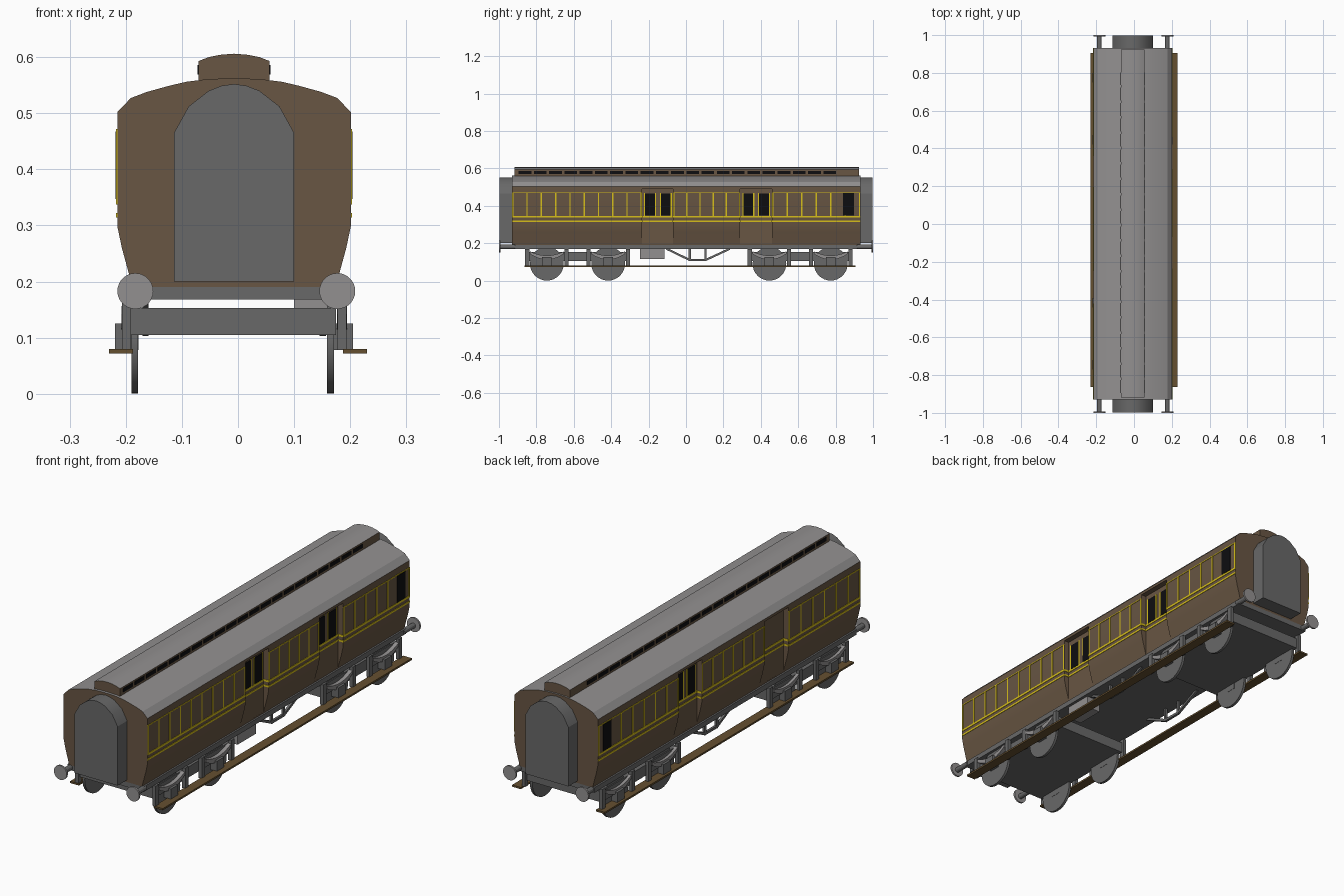
import bpy, bmesh, math

if "Cube" in bpy.data.objects:
    bpy.data.objects.remove(bpy.data.objects["Cube"])

CX = -0.007                      # centre line of the coach body
HALF = 0.208                     # half width of the body


def material(name, rgb):
    m = bpy.data.materials.new(name)
    m.diffuse_color = (*rgb, 1)
    m.use_nodes = True
    m.node_tree.nodes["Principled BSDF"].inputs["Base Color"].default_value = m.diffuse_color
    return m


BROWN = material("body brown", (0.138, 0.092, 0.056))
ROOF = material("roof grey", (0.29, 0.28, 0.28))
DARK = material("dark grey", (0.14, 0.14, 0.14))
YELLOW = material("yellow lining", (0.68, 0.52, 0.01))
BLACK = material("window black", (0.004, 0.004, 0.005))
BOARD = material("footboard brown", (0.13, 0.08, 0.03))


def finish(name, bm, *mats):
    bmesh.ops.recalc_face_normals(bm, faces=bm.faces)
    me = bpy.data.meshes.new(name)
    bm.to_mesh(me)
    bm.free()
    for m in mats:
        me.materials.append(m)
    ob = bpy.data.objects.new(name, me)
    bpy.context.collection.objects.link(ob)
    return ob


def add_box(bm, x0, x1, y0, y1, z0, z1):
    vs = bmesh.ops.create_cube(bm, size=1)["verts"]
    for v in vs:
        v.co = (x1 if v.co.x > 0 else x0, y1 if v.co.y > 0 else y0, z1 if v.co.z > 0 else z0)


def boxes(name, mat, items):
    bm = bmesh.new()
    for b in items:
        add_box(bm, *b)
    return finish(name, bm, mat)


def extrude(name, pts, axis, a, b, *mats):
    """Extrude a closed profile along x (points y,z) or y (points x,z)."""
    bm = bmesh.new()
    co = (lambda p, t: (t, p[0], p[1])) if axis == "x" else (lambda p, t: (p[0], t, p[1]))
    r0 = [bm.verts.new(co(p, a)) for p in pts]
    r1 = [bm.verts.new(co(p, b)) for p in pts]
    n = len(pts)
    for i in range(n):
        bm.faces.new((r0[i], r0[(i + 1) % n], r1[(i + 1) % n], r1[i]))
    bm.faces.new(r0)
    bm.faces.new(r1)
    return finish(name, bm, *mats)


def cylinder(name, axis, c, r, length, mat, sides=28):
    pts = [(math.cos(2 * math.pi * i / sides) * r, math.sin(2 * math.pi * i / sides) * r) for i in range(sides)]
    u, t = (c[1], c[0]) if axis == "x" else (c[0], c[1])
    return extrude(name, [(u + p, c[2] + q) for p, q in pts], axis, t - length / 2, t + length / 2, mat)


def mirrored(half):
    """Complete a half profile (bottom to top, last point on the centre line)."""
    return [(CX + x, z) for x, z in half] + [(CX - x, z) for x, z in reversed(half) if x > 0]


def paint_top(ob, zmin):
    for f in ob.data.polygons:
        if f.center.z > zmin and abs(f.normal.y) < 0.5 and f.normal.z > 0.1:
            f.material_index = 1


# Body shell with tumblehome sides and a curved roof
body = extrude("coach_body", mirrored([(0.182, 0.19), (0.185, 0.205), (0.2, 0.26), (HALF, 0.298), (HALF, 0.502),
               (0.184, 0.527), (0.155, 0.538), (0.115, 0.549), (0.085, 0.556), (0.045, 0.561), (0, 0.562)]),
               "y", -0.93, 0.932, BROWN, ROOF)
paint_top(body, 0.5)

# Recessed doorways cut into both sides
DOORS = {1: [(-0.235, -0.07), (0.29, 0.46)], -1: [(-0.42, -0.25), (0.195, 0.36)]}
DOOR_X = 0.183
bm = bmesh.new()
for s, doors in DOORS.items():
    for y0, y1 in doors:
        a, b = sorted((CX + s * DOOR_X, CX + s * 0.3))
        add_box(bm, a, b, y0, y1, 0.196, 0.49)
cutter = finish("doorway_cutter", bm, BROWN)
cutter.hide_render = True
mod = body.modifiers.new("doorways", "BOOLEAN")
mod.operation, mod.object, mod.solver = "DIFFERENCE", cutter, "EXACT"
bpy.context.view_layer.objects.active = body
bpy.ops.object.modifier_apply(modifier=mod.name)
bpy.data.objects.remove(cutter)

# Clerestory with its window strip
top = extrude("clerestory", mirrored([(0.063, 0.55), (0.063, 0.593), (0.045, 0.6), (0.025, 0.604), (0, 0.606)]),
              "y", -0.918, 0.925, BROWN, ROOF)
paint_top(top, 0.594)
boxes("clerestory_windows", BLACK,
      [(CX + s * 0.063 - 0.002, CX + s * 0.063 + 0.002, y, y + 0.068, 0.569, 0.586)
       for s in (1, -1) for y in [-0.895 + 0.0815 * i for i in range(21)]])


# Yellow lining and black windows on each side
def plate(s, depth, y0, y1, z0, z1, t=0.002):
    x = CX + s * depth
    return (x - t, x + t, y0, y1, z0, z1)


LINES = [(0.314, 0.322), (0.337, 0.346), (0.468, 0.472)]
for s, side in ((1, "right"), (-1, "left")):
    lining, glass = [], []
    (a0, a1), (b0, b1) = DOORS[s]
    for y0, y1 in ((-0.93, a0), (a1, b0), (b1, 0.932)):
        for z0, z1 in LINES:
            lining.append(plate(s, HALF, y0, y1, z0, z1))
        n = max(1, round((y1 - y0) / 0.079))
        for i in range(n + 1):
            y = y0 + 0.004 + (y1 - y0 - 0.008) * i / n
            lining.append(plate(s, HALF, y - 0.0035, y + 0.0035, 0.34, 0.47))
    for y0, y1 in DOORS[s]:
        for z0, z1 in LINES[:2]:
            lining.append(plate(s, DOOR_X, y0, y1, z0, z1))
            for y in (y0, y1):          # lining carried round the door jambs
                xa, xb = sorted((CX + s * DOOR_X, CX + s * HALF))
                lining.append((xa, xb, y - 0.002, y + 0.002, z0, z1))
        if s == 1 or y0 > 0:
            for w0, w1 in ((y0 + 0.014, y0 + 0.072), (y0 + 0.098, y0 + 0.156)):
                glass.append(plate(s, DOOR_X, w0, w1, 0.347, 0.466))
                lining += [plate(s, DOOR_X, w - 0.003, w + 0.003, 0.34, 0.468) for w in (w0, w1)]
    glass.append(plate(s, HALF, 0.84, 0.897, 0.347, 0.467, 0.003))
    boxes(side + "_lining", YELLOW, lining)
    boxes(side + "_windows", BLACK, glass)

# Gangway bellows and buffers at both ends
arch = mirrored([(0.107, 0.2), (0.107, 0.465), (0.081, 0.512), (0.045, 0.54), (0.022, 0.549), (0, 0.552)])
for e, end in ((-1, "front"), (1, "rear")):
    extrude(end + "_gangway", arch, "y", *sorted((e * 0.925, e * 0.998)), DARK)
    for x in (-0.183, 0.177):
        cylinder(end + "_buffer_head", "y", (x, e * 0.996, 0.183), 0.032, 0.008, ROOF)
        cylinder(end + "_buffer_shank", "y", (x, e * 0.955, 0.18), 0.012, 0.08, DARK, 12)

# Underframe, battery box and footboards
boxes("underframe", DARK, [(CX - 0.19, CX + 0.19, -0.93, 0.932, 0.168, 0.191)])
boxes("battery_box", ROOF, [(0.1, 0.17, -0.245, -0.115, 0.115, 0.17)])
boxes("footboards", BOARD, [(0.187, 0.23, -0.863, 0.906, 0.072, 0.08), (-0.23, -0.187, -0.863, 0.906, 0.072, 0.08)])

# Truss rods below the middle
bm = bmesh.new()
path = [(-0.1, 0.168), (0.02, 0.11), (0.105, 0.11), (0.23, 0.168)]
bars = list(zip(path, path[1:])) + [((0.02, 0.168), (0.02, 0.11)), ((0.105, 0.168), (0.105, 0.11))]
for x in (CX - 0.158, CX + 0.158):
    for p, q in bars:
        length = math.dist(p, q)
        vs = bmesh.ops.create_cube(bm, size=1)["verts"]
        dy, dz = (q[0] - p[0]) / length, (q[1] - p[1]) / length
        for v in vs:
            a, b = v.co.y * (length + 0.008), v.co.z * 0.011
            v.co = (x + v.co.x * 0.011, (p[0] + q[0]) / 2 + a * dy - b * dz, (p[1] + q[1]) / 2 + a * dz + b * dy)
finish("truss_rods", bm, DARK)

# Bogies: frame, wheels, springs, axle boxes and hangers
for name, c in (("front", -0.58), ("rear", 0.61)):
    boxes(name + "_bogie_frame", DARK, [(-0.195, 0.175, c - 0.27, c + 0.27, 0.105, 0.153)])
    hangers, axleboxes = [], []
    for w in (c - 0.164, c + 0.164):
        for s in (1, -1):
            wx = -0.0095 + s * 0.1745
            cylinder(name + "_wheel", "x", (wx, w, 0.09), 0.09, 0.012, DARK, 32)
            out = CX + s * 0.192
            steps = [i / 6 for i in range(-6, 7)]
            lower = [(w + 0.09 * t, 0.112 + 0.03 * t * t) for t in steps]
            upper = [(w + 0.09 * t, 0.134 + 0.022 * t * t) for t in reversed(steps)]
            extrude(name + "_leaf_spring", lower + upper, "x", out - 0.009, out + 0.009, ROOF)
            hangers += [(out - 0.008, out + 0.008, w + d - 0.011, w + d + 0.011, 0.078, 0.17) for d in (-0.105, 0.105)]
            axleboxes.append((*sorted((CX + s * 0.17, CX + s * 0.212)), w - 0.025, w + 0.025, 0.078, 0.125))
    boxes(name + "_hangers", DARK, hangers)
    boxes(name + "_axle_boxes", DARK, axleboxes)

# Smooth the round parts and roof, keeping sharp edges
bpy.ops.object.select_all(action="DESELECT")
for ob in bpy.data.objects:
    if any(k in ob.name for k in ("wheel", "buffer", "spring", "body", "clerestory", "gangway")):
        ob.select_set(True)
        bpy.context.view_layer.objects.active = ob
bpy.ops.object.shade_smooth_by_angle(angle=math.radians(25))
